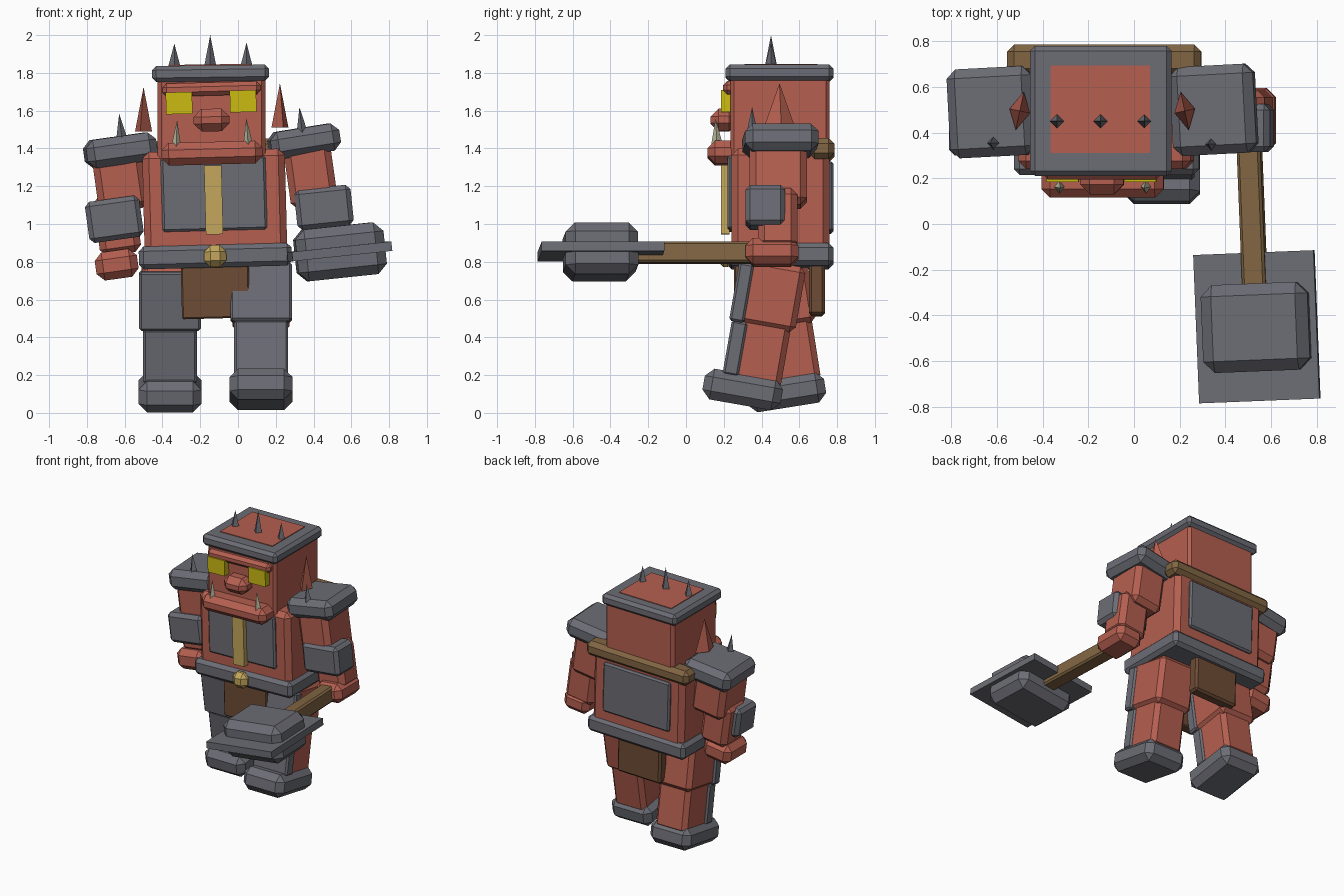
import bpy, bmesh, math
from mathutils import Matrix, Vector


def mat(name, rgb):
    m = bpy.data.materials.new(name)
    m.diffuse_color = (*rgb, 1)
    return m


RED = mat("red_skin", (0.46, 0.115, 0.08))
GREY = mat("grey_metal", (0.15, 0.153, 0.178))
YELLOW = mat("eye_yellow", (0.60, 0.50, 0.006))
GOLD = mat("gold", (0.56, 0.39, 0.11))
CREAM = mat("tusk_cream", (0.48, 0.46, 0.33))
TAN = mat("tan_wood", (0.22, 0.13, 0.055))
BROWN = mat("brown_leather", (0.155, 0.072, 0.036))


def finish(name, bm, m, matrix):
    me = bpy.data.meshes.new(name)
    bm.to_mesh(me)
    bm.free()
    me.materials.append(m)
    ob = bpy.data.objects.new(name, me)
    ob.matrix_world = matrix
    bpy.context.collection.objects.link(ob)
    return ob


def rot(rx=0, ry=0, rz=0):
    r = math.radians
    return Matrix.Rotation(r(rz), 4, 'Z') @ Matrix.Rotation(r(ry), 4, 'Y') @ Matrix.Rotation(r(rx), 4, 'X')


def box(name, m, x, y, z, bevel=0.0, r=(0, 0, 0), parent=Matrix()):
    """Chamfered box from x, y, z ranges, rotated about its centre."""
    c = Vector([(a + b) / 2 for a, b in (x, y, z)])
    bm = bmesh.new()
    bmesh.ops.create_cube(bm, size=1)
    bmesh.ops.scale(bm, vec=[b - a for a, b in (x, y, z)], verts=bm.verts)
    if bevel:
        bmesh.ops.bevel(bm, geom=bm.edges[:], offset=bevel, segments=1, profile=0.5, affect='EDGES')
    return finish(name, bm, m, parent @ Matrix.Translation(c) @ rot(*r))


def spike(name, m, base, height, rx, ry=None, r=(0, 0, 0)):
    """Four-sided pyramid standing on its base point."""
    bm = bmesh.new()
    bmesh.ops.create_cone(bm, cap_ends=True, segments=4, radius1=1, radius2=0, depth=1)
    bmesh.ops.translate(bm, vec=(0, 0, 0.5), verts=bm.verts)
    bmesh.ops.scale(bm, vec=(rx, ry or rx, height), verts=bm.verts)
    return finish(name, bm, m, Matrix.Translation(base) @ rot(*r))


# Head
box("head", RED, (-0.425, 0.145), (0.235, 0.76), (1.32, 1.80), 0.02)
box("head_band", GREY, (-0.455, 0.165), (0.21, 0.78), (1.755, 1.84), 0.022, (0, -0.8, 0))
box("scalp", RED, (-0.365, 0.07), (0.31, 0.695), (1.836, 1.845), 0, (0, -0.8, 0))
box("brow", RED, (-0.40, 0.12), (0.195, 0.27), (1.68, 1.75), 0.022, (0, -1.5, 0))
box("nose", RED, (-0.235, -0.045), (0.13, 0.27), (1.49, 1.61), 0.042, (0, -1.5, 0))
box("jaw", RED, (-0.405, 0.13), (0.115, 0.29), (1.315, 1.435), 0.038, (0, -1.5, 0))
for x, z, side in ((-0.312, 1.64, "left"), (0.027, 1.65, "right")):
    box(side + "_eye", YELLOW, (x - 0.07, x + 0.07), (0.185, 0.255), (z - 0.058, z + 0.058), 0, (0, -1.5, 0))
for x, z, side, lean in ((-0.328, 1.39, "left", 2), (0.055, 1.40, "right", -4)):
    spike(side + "_tusk", CREAM, (x, 0.165, z), 0.16, 0.03, 0.035, (3, lean, 0))
for x, z, side, rz in ((-0.50, 1.49, "left", -12), (0.222, 1.51, "right", 12)):
    spike(side + "_ear", RED, (x, 0.495, z), 0.235, 0.046, 0.085, (0, 0, rz))
for i, (x, h) in enumerate(((-0.337, 0.12), (-0.147, 0.165), (0.045, 0.125))):
    spike("crown_spike_%d" % i, GREY, (x, 0.45, 1.835), h, 0.032)

# Torso, armour plates and belt
T = (0, -1.5, 0)
box("torso", RED, (-0.50, 0.255), (0.24, 0.76), (0.78, 1.39), 0.035, T)
box("chest_plate", GREY, (-0.405, 0.15), (0.22, 0.30), (0.965, 1.355), 0.012, T)
box("back_plate", GREY, (-0.405, 0.15), (0.70, 0.78), (0.955, 1.325), 0.012, T)
box("chest_stripe", GOLD, (-0.175, -0.083), (0.185, 0.23), (0.945, 1.31), 0, T)
box("belt", GREY, (-0.525, 0.285), (0.215, 0.78), (0.77, 0.89), 0.025, T)
box("buckle", GOLD, (-0.18, -0.062), (0.165, 0.255), (0.772, 0.888), 0.034, T)
box("collar_bar", TAN, (-0.555, 0.295), (0.65, 0.785), (1.335, 1.445), 0.03, T)
box("front_cloth", BROWN, (-0.30, 0.06), (0.255, 0.33), (0.50, 0.80), 0.008, T)
box("back_cloth", BROWN, (-0.30, 0.06), (0.65, 0.735), (0.515, 0.80), 0.015, T)

# Legs, swung about the hips
for side, hx, swing in (("left", -0.36, 9), ("right", 0.122, -10)):
    hip = Matrix.Translation((hx, 0.455, 0.8)) @ rot(swing)
    box(side + "_thigh", RED, (-0.15, 0.15), (-0.14, 0.185), (-0.35, 0.0), 0.03, parent=hip)
    box(side + "_thigh_plate", GREY, (-0.163, 0.163), (-0.17, -0.09), (-0.345, -0.03), 0.012, parent=hip)
    box(side + "_shin", RED, (-0.13, 0.13), (-0.12, 0.16), (-0.66, -0.30), 0.03, parent=hip)
    box(side + "_shin_plate", GREY, (-0.143, 0.143), (-0.155, -0.07), (-0.63, -0.34), 0.012, parent=hip)
    box(side + "_foot", GREY, (-0.167, 0.167), (-0.245, 0.175), (-0.775, -0.61), 0.045, parent=hip)

# Left arm, hanging
A = (0, -8, 0)
box("left_shoulder_pad", GREY, (-0.81, -0.435), (0.295, 0.685), (1.315, 1.465), 0.04, (0, -8, 3))
spike("left_pad_spike", GREY, (-0.615, 0.355, 1.45), 0.135, 0.03, r=(0, -6, 0))
box("left_upper_arm", RED, (-0.755, -0.49), (0.335, 0.64), (1.07, 1.37), 0.035, A)
box("left_forearm", RED, (-0.75, -0.53), (0.36, 0.59), (0.84, 1.16), 0.035, A)
box("left_bracer", GREY, (-0.80, -0.51), (0.30, 0.52), (0.915, 1.135), 0.025, A)
box("left_hand", RED, (-0.755, -0.53), (0.32, 0.58), (0.71, 0.86), 0.04, A)

# Right arm, holding the hammer
box("right_shoulder_pad", GREY, (0.165, 0.535), (0.305, 0.695), (1.365, 1.51), 0.04, (0, -9, 3))
spike("right_pad_spike", GREY, (0.34, 0.35, 1.48), 0.14, 0.03, r=(0, -6, 0))
box("right_upper_arm", RED, (0.26, 0.51), (0.335, 0.64), (1.09, 1.42), 0.035, A)
box("right_forearm", RED, (0.36, 0.59), (0.38, 0.59), (0.86, 1.18), 0.035, A)
box("right_bracer", GREY, (0.305, 0.605), (0.315, 0.525), (0.98, 1.195), 0.025, (0, -6, 0))
box("right_hand", RED, (0.41, 0.62), (0.315, 0.595), (0.78, 0.92), 0.04, (0, -6, 0))

# Hammer
H = (0, -6, 2.3)
box("hammer_handle", TAN, (0.463, 0.567), (-0.30, 0.48), (0.793, 0.903), 0.012, H)
box("hammer_head", GREY, (0.305, 0.775), (-0.645, -0.26), (0.715, 0.99), 0.05, H)
box("hammer_slab", GREY, (0.273, 0.803), (-0.775, -0.125), (0.83, 0.88), 0, H)
